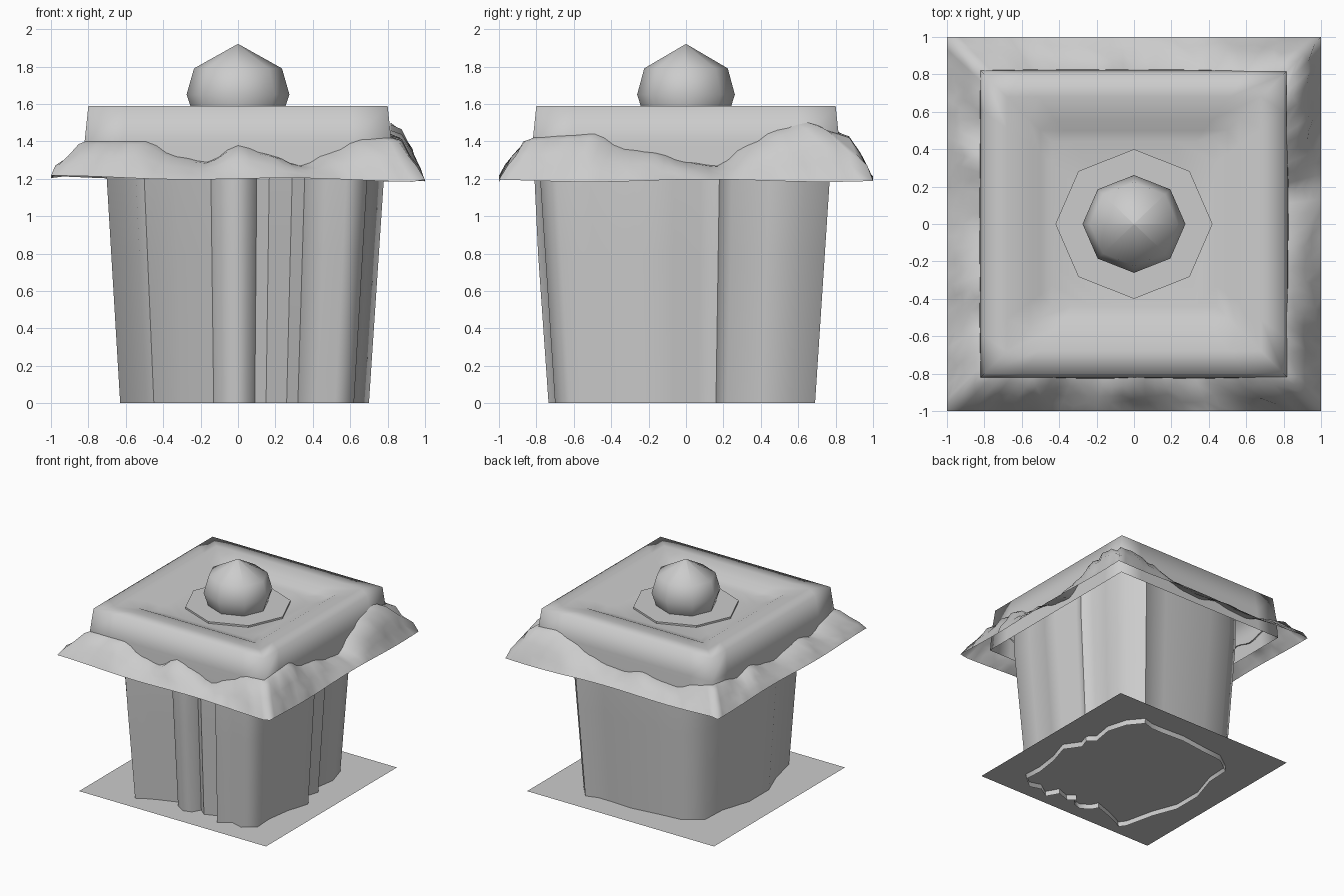
import bpy
import math
import random

random.seed(4)
if "Cube" in bpy.data.objects:
    bpy.data.objects.remove(bpy.data.objects["Cube"])

GREY = (0.604, 0.604, 0.604, 1)
grey = bpy.data.materials.new("plain_grey")
grey.use_nodes = True
grey.diffuse_color = GREY
grey.node_tree.nodes["Principled BSDF"].inputs["Base Color"].default_value = GREY


def loft(name, rings, cap_end=False, angle=40):
    """Join closed rings of equal length with quads."""
    n = len(rings[0])
    verts = [p for ring in rings for p in ring]
    faces = []
    for r in range(len(rings) - 1):
        for i in range(n):
            j = (i + 1) % n
            a, b = r * n, (r + 1) * n
            faces.append((a + i, a + j, b + j, b + i))
    if cap_end:
        last = (len(rings) - 1) * n
        faces.append(tuple(range(last, last + n)))
    mesh = bpy.data.meshes.new(name)
    mesh.from_pydata(verts, [], faces)
    mesh.materials.append(grey)
    obj = bpy.data.objects.new(name, mesh)
    bpy.context.collection.objects.link(obj)
    bpy.ops.object.select_all(action="DESELECT")
    obj.select_set(True)
    bpy.context.view_layer.objects.active = obj
    bpy.ops.object.shade_smooth_by_angle(angle=math.radians(angle))
    return obj


def square_point(side, t):
    """Point on a square of half-width one, counter-clockwise from the front."""
    return [(t, -1), (1, t), (-t, 1), (-1, -t)][side]


def square_ring(half, z, steps=4):
    ring = []
    for side in range(4):
        for k in range(steps):
            x, y = square_point(side, 2 * k / steps - 1)
            ring.append((x * half, y * half, z))
    return ring


def octagon_ring(rx, ry, z):
    turns = [math.tau * k / 8 for k in range(8)]
    return [(rx * math.cos(a), ry * math.sin(a), z) for a in turns]


def clamp(v, limit):
    return max(-limit, min(limit, v))


# Ground sheet, pierced by the foot of the body
loft("ground_sheet", [square_ring(0.88, 0.045, 1)], cap_end=True)

# Body: open tube with irregular vertical folds, widening upwards into the lid
footprint = [
    (0.62, -0.62), (0.61, -0.46), (0.64, -0.25), (0.70, -0.06), (0.61, 0.07),
    (0.64, 0.16), (0.58, 0.22), (0.61, 0.4), (0.56, 0.57), (0.46, 0.69),
    (0.36, 0.66), (0.25, 0.66), (0.04, 0.67), (-0.19, 0.64), (-0.39, 0.62),
    (-0.54, 0.51), (-0.55, 0.3), (-0.63, 0.05), (-0.63, -0.21), (-0.55, -0.42),
    (-0.49, -0.68), (-0.45, -0.735), (-0.39, -0.7), (-0.3, -0.66), (-0.13, -0.6),
    (-0.1, -0.66), (-0.02, -0.71), (0.05, -0.69), (0.09, -0.62), (0.15, -0.67),
    (0.26, -0.63), (0.32, -0.735), (0.42, -0.67), (0.52, -0.7)]
body_rings = []
for z in (0, 0.4, 0.8, 1.2, 1.45):
    s = 1 + 0.095 * min(z, 1.2)
    body_rings.append([(clamp(x * s, 0.8), clamp(y * s, 0.81), z) for x, y in footprint])
loft("folded_body", body_rings, angle=58)

# Lid: square wall, softly shaded flat rim, sunken middle
lid_profile = [(0.83, 1.22), (0.82, 1.4), (0.8, 1.59), (0.68, 1.59),
               (0.56, 1.57), (0.5, 1.54), (0.44, 1.525)]
loft("lid", [square_ring(h, z, 8) for h, z in lid_profile], cap_end=True, angle=110)

# Lumpy skirt: height where it meets the lid wall, ten stations per side
skirt_heights = [
    [1.40, 1.40, 1.40, 1.32, 1.29, 1.38, 1.33, 1.27, 1.34, 1.41],
    [1.42, 1.43, 1.44, 1.36, 1.34, 1.29, 1.27, 1.38, 1.46, 1.50],
    [1.44, 1.45, 1.40, 1.33, 1.29, 1.28, 1.32, 1.29, 1.28, 1.34],
    [1.38, 1.36, 1.32, 1.36, 1.31, 1.28, 1.31, 1.34, 1.30, 1.36]]
stations = [h for side in skirt_heights for h in side]
skirt_profile = [(0.815, 1.0), (0.86, 0.92), (0.92, 0.58), (0.96, 0.32), (1.0, 0.0)]
fine = 3
skirt = [[] for _ in skirt_profile]
for i in range(len(stations)):
    for k in range(fine):
        f = k / fine
        blend = f * f * (3 - 2 * f)
        h = stations[i] * (1 - blend) + stations[(i + 1) % len(stations)] * blend
        side, step = divmod(i, 10)
        t = (step + f) / 5 - 1
        x, y = square_point(side, t)
        edge = 1.2 - 0.01 * x + 0.007 * math.sin(5 * t + side)
        for row, (half, share) in enumerate(skirt_profile):
            inside = 0 < row < len(skirt_profile) - 1
            wobble = random.uniform(-0.016, 0.016) if inside else 0
            s = half + wobble
            skirt[row].append((x * s, y * s, edge + (h - edge) * share))
loft("lumpy_skirt", skirt, angle=110)

# Octagonal plinth and faceted round knob
loft("knob_plinth", [octagon_ring(0.42, 0.4, 1.52), octagon_ring(0.42, 0.4, 1.54)],
     cap_end=True, angle=30)
knob_profile = [(0.16, 1.45), (0.235, 1.53), (0.275, 1.65), (0.235, 1.79), (0.002, 1.92)]
loft("knob", [octagon_ring(r, r * 0.95, z) for r, z in knob_profile],
     cap_end=True, angle=60)
